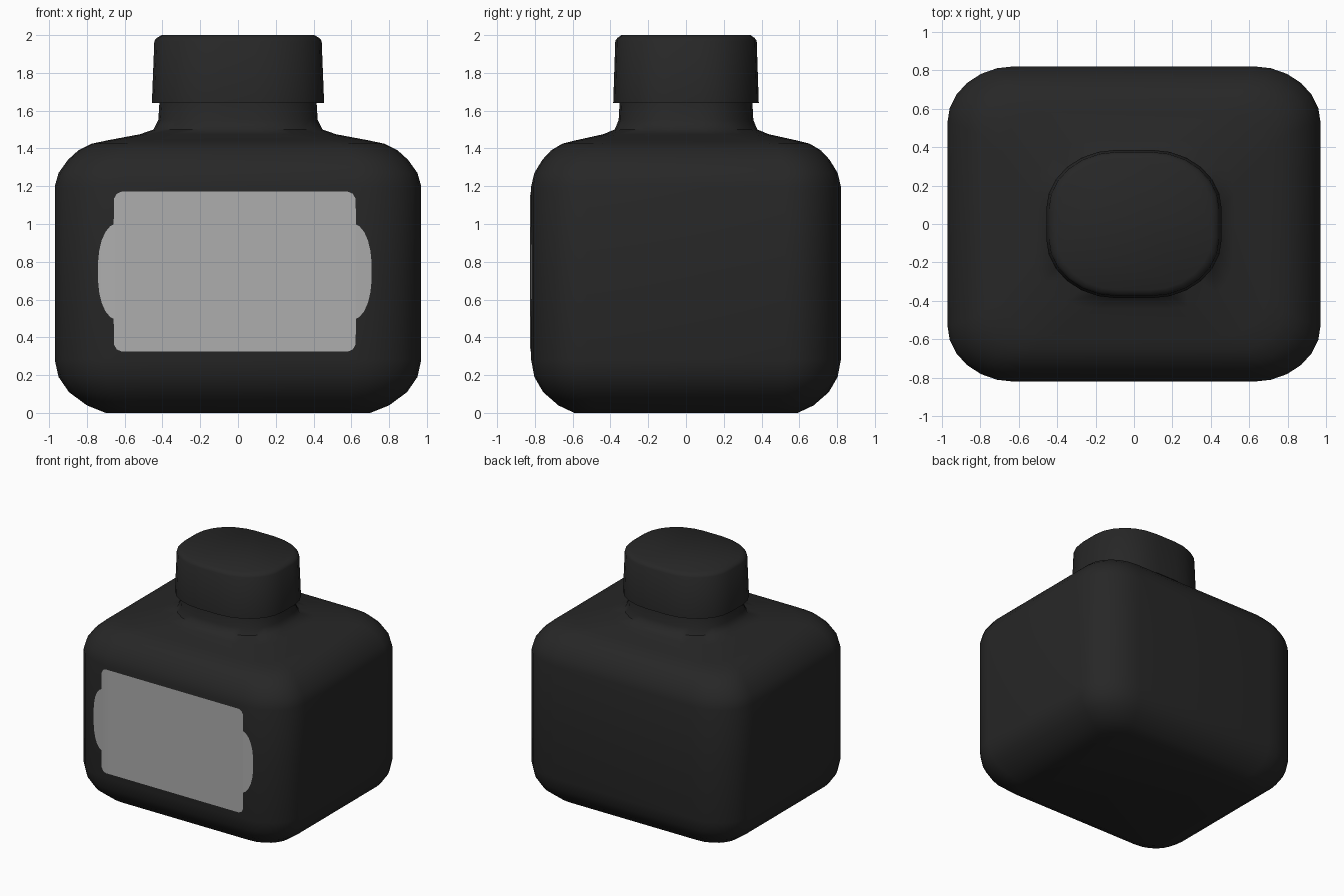
import bpy, bmesh, math

if "Cube" in bpy.data.objects:
    bpy.data.objects.remove(bpy.data.objects["Cube"])

RATIO = 0.845  # depth / width of every cross-section
SEG = 6        # segments per rounded corner


def material(name, v):
    m = bpy.data.materials.new(name)
    m.diffuse_color = (v, v, v, 1)
    m.use_nodes = True
    m.node_tree.nodes["Principled BSDF"].inputs["Base Color"].default_value = m.diffuse_color
    return m


def ring(hx, cf):
    """Rounded rectangle: half width hx, corner size as a fraction cf."""
    pts = []
    for q in range(4):
        sx = 1 if q in (0, 3) else -1
        sy = 1 if q < 2 else -1
        for i in range(SEG + 1):
            a = math.pi / 2 * (q + i / SEG)
            x = hx * (sx * (1 - cf) + cf * math.cos(a))
            y = hx * (sy * (1 - cf) + cf * math.sin(a))
            pts.append((x, y * RATIO))
    return pts


def finish(bm, name, mat, angle):
    bmesh.ops.recalc_face_normals(bm, faces=bm.faces[:])
    me = bpy.data.meshes.new(name)
    bm.to_mesh(me)
    bm.free()
    ob = bpy.data.objects.new(name, me)
    bpy.context.collection.objects.link(ob)
    me.materials.append(mat)
    bpy.ops.object.select_all(action='DESELECT')
    ob.select_set(True)
    bpy.context.view_layer.objects.active = ob
    bpy.ops.object.shade_smooth_by_angle(angle=math.radians(angle))
    return ob


def loft(name, profile, mat, angle):
    """Skin rounded-rectangle rings given as (z, half width, corner fraction)."""
    bm = bmesh.new()
    rings = [[bm.verts.new((x, y, z)) for x, y in ring(hx, cf)] for z, hx, cf in profile]
    n = len(rings[0])
    for a, b in zip(rings, rings[1:]):
        for i in range(n):
            j = (i + 1) % n
            bm.faces.new((a[i], a[j], b[j], b[i]))
    bm.faces.new(rings[0])
    bm.faces.new(rings[-1])
    return finish(bm, name, mat, angle)


black = material("black_glass", 0.02)
grey = material("label_grey", 0.42)

# Bottle body with shoulder and neck
loft("bottle_body", [
    (0.0, 0.70, 0.24), (0.04, 0.80, 0.28), (0.11, 0.895, 0.32), (0.19, 0.95, 0.35),
    (0.28, 0.97, 0.36), (0.75, 0.97, 0.36), (1.20, 0.97, 0.36), (1.27, 0.95, 0.35),
    (1.34, 0.90, 0.33), (1.39, 0.845, 0.32), (1.425, 0.775, 0.32), (1.443, 0.69, 0.36),
    (1.475, 0.52, 0.62), (1.50, 0.447, 0.8), (1.55, 0.422, 0.8), (1.66, 0.415, 0.8),
], black, 50)

# Screw cap, slightly tapered with a bevelled top edge
loft("cap", [
    (1.64, 0.456, 0.8), (1.97, 0.443, 0.8), (1.985, 0.43, 0.8), (2.0, 0.405, 0.8),
], black, 40)

# Label: columns of varying height that follow the front of the body
front = sorted(p for p in ring(0.97, 0.36) if p[1] < -0.3)


def front_y(x):
    for (x0, y0), (x1, y1) in zip(front, front[1:]):
        if x0 <= x <= x1 and x1 > x0:
            return y0 + (y1 - y0) * (x - x0) / (x1 - x0)
    return front[0][1]


half = [(0.724, 0.05), (0.718, 0.11), (0.705, 0.165), (0.685, 0.21), (0.66, 0.24),
        (0.641, 0.25), (0.640, 0.385), (0.625, 0.412), (0.60, 0.423), (0.55, 0.423)]
columns = [(-0.017 - x, h) for x, h in half] + [(-0.017 + x, h) for x, h in reversed(half)]
bm = bmesh.new()
cols = []
for x, h in columns:
    y = front_y(x) - 0.005
    cols.append([bm.verts.new((x, y, 0.748 + s * h)) for s in (-1, 1)])
for a, b in zip(cols, cols[1:]):
    bm.faces.new((a[0], b[0], b[1], a[1]))
label = finish(bm, "label", grey, 40)
# Face the label towards the front
if label.data.polygons[len(label.data.polygons) // 2].normal.y > 0:
    label.data.flip_normals()
